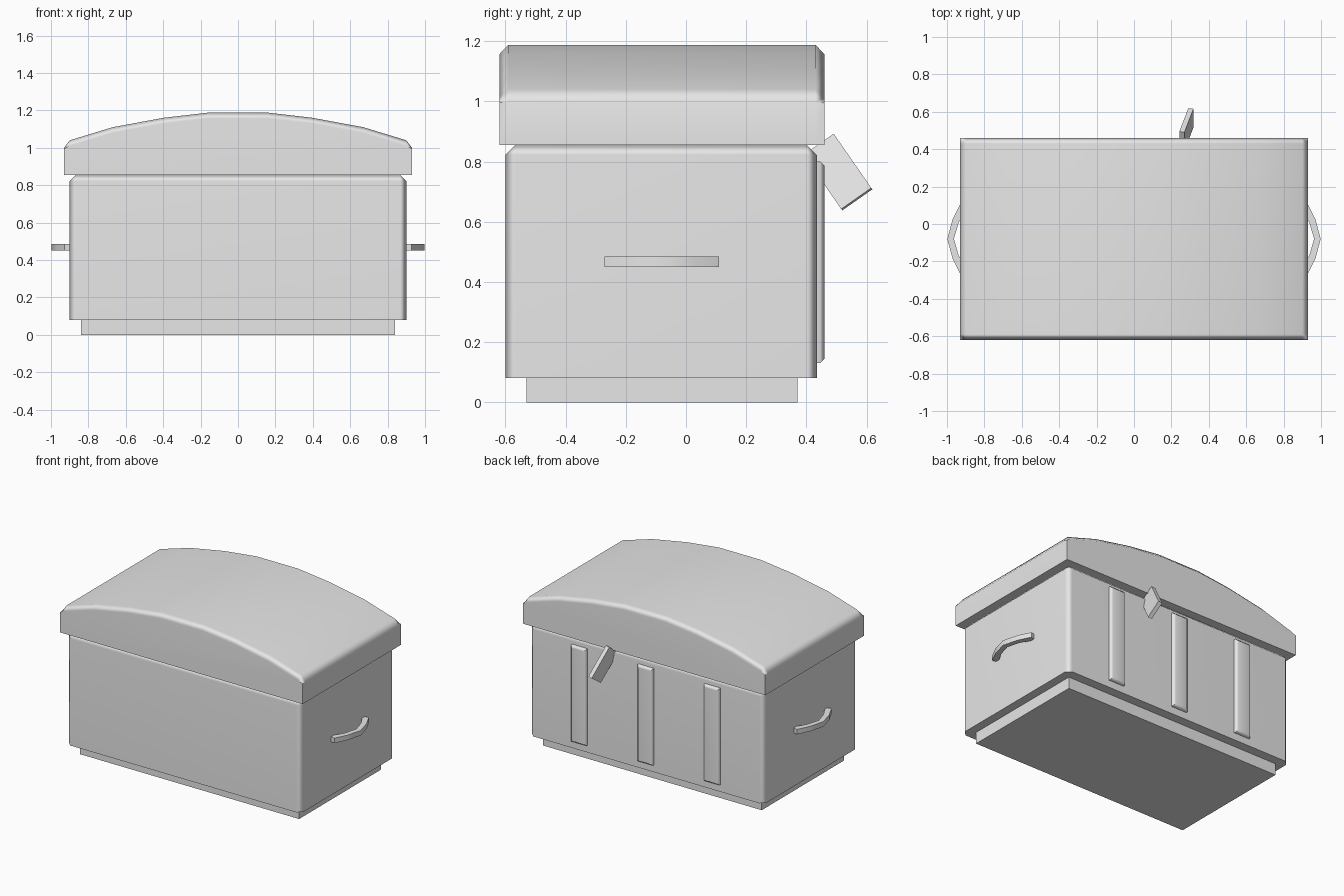
import bpy, bmesh, math
from mathutils import Vector, Matrix

if "Cube" in bpy.data.objects:
    bpy.data.objects.remove(bpy.data.objects["Cube"], do_unlink=True)

GREY = (0.8, 0.8, 0.8, 1.0)
grey = bpy.data.materials.new("plain_grey")
grey.use_nodes = True
grey.diffuse_color = GREY
grey.node_tree.nodes["Principled BSDF"].inputs["Base Color"].default_value = GREY


def finish(name, bm):
    """Turn a bmesh into a softly shaded object."""
    bmesh.ops.recalc_face_normals(bm, faces=bm.faces)
    mesh = bpy.data.meshes.new(name)
    bm.to_mesh(mesh)
    bm.free()
    mesh.materials.append(grey)
    mesh.shade_smooth()
    mesh.set_sharp_from_angle(angle=math.radians(50))
    obj = bpy.data.objects.new(name, mesh)
    bpy.context.collection.objects.link(obj)
    weighted = obj.modifiers.new("soft_bevels", "WEIGHTED_NORMAL")
    weighted.keep_sharp = True


def box(name, low, high, bevel=0, pick=lambda a, b: False):
    """Box between two corners, chamfering the edges that pick accepts."""
    low, high = Vector(low), Vector(high)
    bm = bmesh.new()
    bmesh.ops.create_cube(bm, size=1)
    edges = [e for e in bm.edges if pick(e.verts[0].co, e.verts[1].co)]
    scale = Matrix.Diagonal(high - low)
    for v in bm.verts:
        v.co = (low + high) / 2 + scale @ v.co
    if edges:
        bmesh.ops.bevel(bm, geom=edges, offset=bevel, offset_type='OFFSET',
                        segments=1, affect='EDGES', profile=0.5)
    finish(name, bm)


def loft(name, rings):
    """Closed skin over a row of matching rings."""
    bm = bmesh.new()
    rows = [[bm.verts.new(p) for p in ring] for ring in rings]
    n = len(rows[0])
    for a, b in zip(rows, rows[1:]):
        for i in range(n):
            j = (i + 1) % n
            bm.faces.new((a[i], a[j], b[j], b[i]))
    bm.faces.new(rows[0])
    bm.faces.new(rows[-1])
    finish(name, bm)


# Plinth and body: the body is chamfered everywhere but around its bottom
box("plinth", (-0.84, -0.53, 0), (0.84, 0.37, 0.08))
box("body", (-0.9, -0.6, 0.08), (0.9, 0.435, 0.855), 0.033,
    lambda a, b: max(a.z, b.z) > 0)

# Lid: arched profile with chamfered front and back rims
arch = [(0.93, 1.0), (0.9, 1.04), (0.67, 1.11), (0.4, 1.16), (0.16, 1.188)]
rim = [(0.93, 0.995), (0.9, 1.01), (0.67, 1.08), (0.4, 1.13), (0.16, 1.157)]


def lid_ring(half, y):
    side = [(0.93, 0.855)] + half
    return [(x, y, z) for x, z in side] + [(-x, y, z) for x, z in reversed(side)]


loft("lid", [lid_ring(rim, -0.62), lid_ring(arch, -0.59),
             lid_ring(arch, 0.43), lid_ring(rim, 0.46)])

# Three raised straps on the back
for label, x in (("left", 0.51), ("middle", 0), ("right", -0.51)):
    box("back_strap_" + label, (x - 0.06, 0.42, 0.13), (x + 0.06, 0.46, 0.8),
        0.014, lambda a, b: a.y > 0 and b.y > 0)

# Bowed handles on both sides
outer = [(0.928, 0.19), (0.97, 0.105), (0.998, 0)]
inner = [(0.885, 0.18), (0.937, 0.09), (0.963, 0)]
pairs = list(zip(outer, inner))
stations = [(p, q, 1) for p, q in pairs] + [(p, q, -1) for p, q in pairs[-2::-1]]
for label, side in (("left", 1), ("right", -1)):
    loft("handle_" + label, [
        [(side * x, -0.08 + s * y, z)
         for (x, y), z in ((p, 0.45), (p, 0.485), (q, 0.485), (q, 0.45))]
        for p, q, s in stations])

# Loose tilted latch plate hanging from the back of the lid
length = Vector((0.048, 0.125, -0.18))
width = Vector((0, 0.1, 0.07))
thick = width.cross(length).normalized() * 0.028
axes = Matrix((length, width, thick)).transposed().to_4x4()
bm = bmesh.new()
bmesh.ops.create_cube(bm, size=1,
                      matrix=Matrix.Translation((0.28, 0.505, 0.765)) @ axes)
finish("latch_plate", bm)
